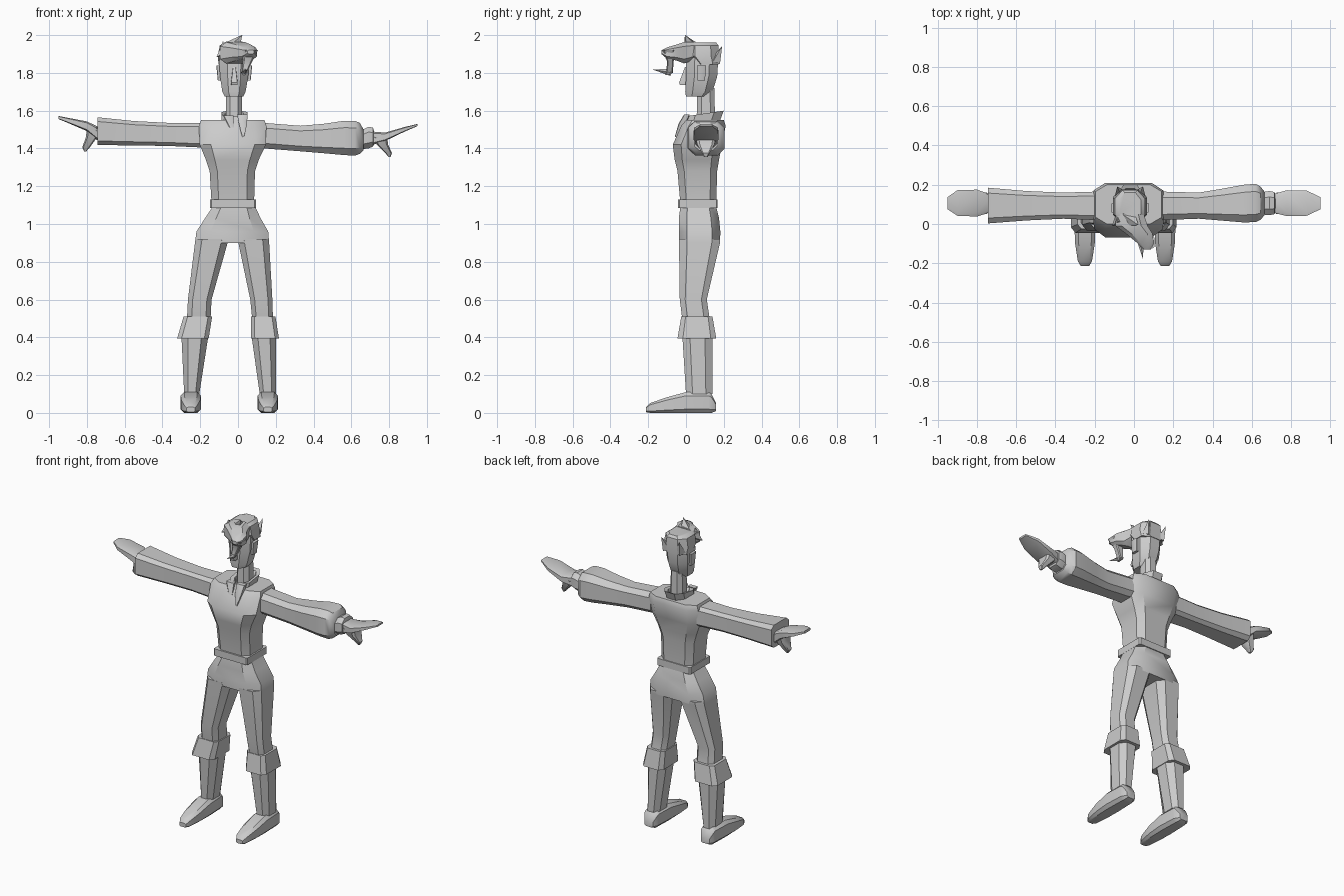
import bpy, bmesh
from mathutils import Vector


def finish(name, bm, angle=0.6):
    bmesh.ops.remove_doubles(bm, verts=bm.verts, dist=0.0005)
    bmesh.ops.recalc_face_normals(bm, faces=bm.faces)
    me = bpy.data.meshes.new(name)
    bm.to_mesh(me)
    bm.free()
    ob = bpy.data.objects.new(name, me)
    bpy.context.collection.objects.link(ob)
    bpy.ops.object.select_all(action='DESELECT')
    ob.select_set(True)
    bpy.context.view_layer.objects.active = ob
    bpy.ops.object.shade_smooth_by_angle(angle=angle)
    return ob


def loft(name, rings, axis='z', c=0.25):
    """Skin chamfered rectangles: (t, a0, a1, b0, b1[, slope along b])."""
    place = {'z': lambda a, b, t: (a, b, t),
             'x': lambda a, b, t: (t, a, b),
             'y': lambda a, b, t: (a, t, b)}[axis]
    bm = bmesh.new()
    loops = []
    for t, a0, a1, b0, b1, *s in rings:
        da, db = (a1 - a0) * c, (b1 - b0) * c
        pts = [(a0 + da, b0), (a1 - da, b0), (a1, b0 + db), (a1, b1 - db),
               (a1 - da, b1), (a0 + da, b1), (a0, b1 - db), (a0, b0 + db)]
        k, mid = (s[0] if s else 0), (b0 + b1) / 2
        loops.append([bm.verts.new(place(a, b, t + k * (b - mid))) for a, b in pts])
    for p, q in zip(loops, loops[1:]):
        for i in range(8):
            j = (i + 1) % 8
            bm.faces.new((p[i], p[j], q[j], q[i]))
    bm.faces.new(loops[0])
    bm.faces.new(loops[-1])
    return finish(name, bm)


def spike(name, base, tip, r, sides=4):
    """Tapered point of hair from base to tip."""
    d = Vector(tip) - Vector(base)
    m = d.to_track_quat('Z', 'Y').to_matrix().to_4x4()
    m.translation = (Vector(base) + Vector(tip)) / 2
    bm = bmesh.new()
    bmesh.ops.create_cone(bm, cap_ends=True, segments=sides, radius1=r,
                          radius2=0.001, depth=d.length, matrix=m)
    return finish(name, bm, 0.3)


# Torso and belt
loft("torso", [(1.11, -.14, .085, -.03, .16), (1.28, -.15, .09, -.045, .165),
               (1.34, -.17, .11, -.06, .175), (1.42, -.203, .148, -.07, .19),
               (1.52, -.207, .15, -.025, .21), (1.55, -.195, .14, 0, .2)], c=.17)
loft("belt", [(1.085, -.147, .095, -.042, .167), (1.13, -.147, .095, -.042, .167)], c=.03)

# Collar with front points
loft("collar", [(1.51, -.085, .04, -.02, .17, .12), (1.585, -.088, .05, 0, .2, .15),
                (1.58, -.068, .03, .025, .18, .15), (1.54, -.06, .02, .05, .15)])
loft("collar_point_right", [(1.58, -.005, .05, -.01, .02), (1.53, .005, .048, -.04, 0),
                            (1.46, .022, .032, -.06, -.045)], c=.1)
loft("collar_point_left", [(1.575, -.08, -.025, -.01, .02), (1.51, -.045, -.02, -.035, -.01)], c=.1)

# Trousers
loft("hips", [(1.09, -.135, .092, -.03, .16), (1.03, -.175, .12, -.038, .175),
              (.96, -.22, .16, -.038, .182), (.9, -.228, .165, -.037, .18)], c=.2)
loft("left_trouser_leg", [(.92, -.225, -.05, -.038, .18), (.9, -.228, -.055, -.037, .18),
                          (.6, -.265, -.14, -.033, .11), (.5, -.27, -.145, -.02, .125)], c=.2)
loft("right_trouser_leg", [(.92, .0, .162, -.038, .18), (.9, .002, .165, -.037, .18),
                           (.6, .065, .182, -.033, .11), (.5, .075, .185, -.02, .125)], c=.2)

# Boots: turned cuff, shaft and shoe
loft("left_boot_cuff", [(.51, -.288, -.137, -.025, .14), (.395, -.322, -.155, -.045, .16)], c=.14)
loft("right_boot_cuff", [(.51, .068, .198, -.025, .14), (.395, .068, .217, -.045, .16)], c=.14)
loft("left_boot_shaft", [(.42, -.3, -.155, -.02, .14), (.1, -.285, -.205, .0, .14)])
loft("right_boot_shaft", [(.42, .07, .202, -.02, .14), (.1, .115, .2, .0, .14)])
for side, x in (("left", -.25), ("right", .158)):
    rings = []
    for t, w, z0, z1 in ((.16, .03, .01, .05), (.135, .046, 0, .1), (.12, .048, 0, .11),
                         (.0, .054, 0, .11), (-.1, .05, 0, .083), (-.19, .036, 0, .052),
                         (-.213, .022, .004, .03)):
        rings.append((t, x - w, x + w, z0, z1))
    loft(side + "_shoe", rings, 'y', c=.18)

# Sleeves: straight flare on one arm, gathered on the other
loft("left_sleeve", [(-.19, .02, .165, 1.405, 1.535), (-.36, .027, .16, 1.413, 1.535),
                     (-.55, .018, .168, 1.416, 1.545), (-.745, .003, .185, 1.418, 1.565)], 'x', c=.15)
loft("right_sleeve", [(.14, .02, .165, 1.4, 1.535), (.33, .027, .16, 1.385, 1.52),
                      (.45, .017, .18, 1.375, 1.53), (.56, .008, .2, 1.365, 1.546),
                      (.62, .01, .205, 1.362, 1.546), (.645, .022, .19, 1.372, 1.535),
                      (.665, .045, .165, 1.39, 1.5)], 'x', c=.2)
loft("right_wrist_cuff", [(.64, .05, .16, 1.395, 1.49), (.69, .045, .168, 1.4, 1.515),
                          (.715, .05, .163, 1.41, 1.51), (.72, .06, .15, 1.42, 1.49)], 'x')

# Gloved hands
loft("right_fingers", [(.7, .06, .15, 1.415, 1.49), (.78, .04, .172, 1.44, 1.484),
                       (.88, .042, .17, 1.488, 1.513), (.95, .075, .137, 1.518, 1.53)], 'x', c=.15)
loft("right_thumb", [(1.46, .715, .79, .05, .16), (1.42, .735, .795, .06, .15),
                     (1.375, .78, .815, .085, .125), (1.355, .797, .808, .095, .115)], c=.15)
loft("left_fingers", [(-.73, .06, .15, 1.43, 1.51), (-.8, .038, .175, 1.492, 1.543),
                      (-.9, .042, .172, 1.535, 1.562), (-.95, .075, .137, 1.555, 1.572)], 'x', c=.15)
loft("left_thumb", [(1.51, -.8, -.74, .05, .16), (1.46, -.805, -.745, .06, .15),
                    (1.405, -.825, -.785, .085, .125), (1.385, -.815, -.803, .095, .115)], c=.15)

# Head, neck, ears and nose
loft("neck", [(1.5, -.065, .022, .055, .155), (1.72, -.062, .02, .06, .15)])
loft("head", [(1.675, -.07, .028, 0, .115), (1.7, -.083, .04, -.004, .14),
              (1.78, -.095, .054, 0, .165), (1.86, -.1, .058, .0, .17),
              (1.94, -.09, .05, .01, .168)], c=.27)
loft("nose", [(1.735, -.037, -.002, -.032, .02), (1.75, -.037, -.002, -.036, .02),
              (1.83, -.027, -.012, -.006, .02)], c=.05)
for side, x0, x1 in (("left", -.115, -.08), ("right", .04, .075)):
    loft(side + "_ear", [(1.76, x0 + .008, x1 - .008, .06, .1), (1.84, x0, x1, .057, .107)], c=.08)

# Hair: cap, forward quiff, hanging lock and loose points
loft("hair_cap", [(1.845, -.103, .062, .05, .173), (1.89, -.107, .066, .005, .175),
                  (1.945, -.097, .055, .005, .172), (1.96, -.075, .035, .015, .16)], c=.25)
loft("quiff", [(.05, -.09, .05, 1.87, 1.965), (-.01, -.095, .07, 1.85, 1.963),
               (-.05, -.04, .095, 1.865, 1.95), (-.1, .02, .1, 1.875, 1.935),
               (-.13, .05, .085, 1.9, 1.92)], 'y', c=.2)
loft("front_lock", [(1.92, .03, .105, -.125, -.06), (1.86, .025, .075, -.1, -.065),
                    (1.8, .02, .045, -.105, -.07), (1.79, .025, .04, -.11, -.09)], c=.15)
spike("lock_tip", (.032, -.08, 1.802), (.045, -.175, 1.818), .018)
spike("crown_point", (-.03, .03, 1.93), (.022, -.005, 2.0), .05)
spike("left_brow_point", (-.06, .03, 1.93), (-.112, -.01, 1.885), .045)
for name, x, s in (("back_point_left", -.07, -.015), ("back_point_right", .03, .015)):
    spike(name, (x, .155, 1.86), (x + s, .19, 1.94), .03)
